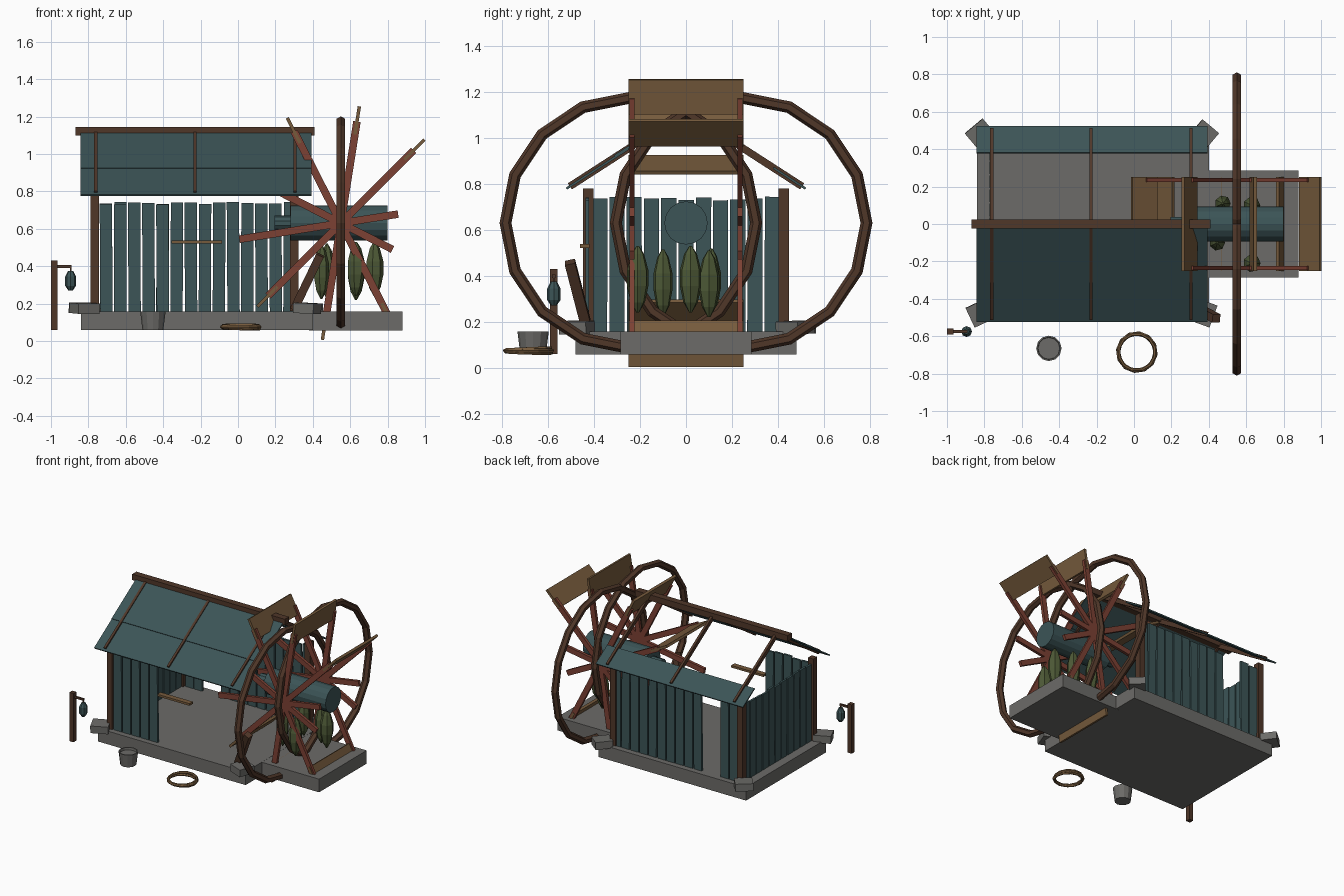
import bpy, bmesh, math, random
from mathutils import Vector, Matrix

random.seed(4)
cube = bpy.data.objects.get("Cube")
if cube:
    bpy.data.objects.remove(cube, do_unlink=True)


def material(name, color):
    m = bpy.data.materials.new(name)
    m.use_nodes = True
    m.diffuse_color = (*color, 1)
    m.node_tree.nodes["Principled BSDF"].inputs["Base Color"].default_value = (*color, 1)
    return m


TEAL = material("teal_wood", (0.045, 0.09, 0.095))
STONE = material("grey_stone", (0.15, 0.147, 0.138))
TAN = material("tan_wood", (0.18, 0.103, 0.045))
RED = material("red_wood", (0.2, 0.052, 0.033))
BROWN = material("dark_brown_wood", (0.08, 0.038, 0.022))
GREEN = material("green_cocoon", (0.075, 0.1, 0.037))


def finish(name, bm, mat):
    mesh = bpy.data.meshes.new(name)
    bm.to_mesh(mesh)
    bm.free()
    mesh.materials.append(mat)
    ob = bpy.data.objects.new(name, mesh)
    bpy.context.collection.objects.link(ob)
    return ob


def box(name, center, size, mat, rot=None):
    bm = bmesh.new()
    turn = rot if rot else Matrix.Identity(4)
    bmesh.ops.create_cube(bm, size=1, matrix=Matrix.Translation(center) @ turn @ Matrix.Diagonal((*size, 1)))
    return finish(name, bm, mat)


def beam(name, a, b, wide, deep, mat, hint=(0, 1, 0)):
    """Box from a to b; deep is measured along the hint direction."""
    a, b = Vector(a), Vector(b)
    z = (b - a).normalized()
    x = Vector(hint).cross(z).normalized()
    y = z.cross(x)
    rot = Matrix((x, y, z)).transposed().to_4x4()
    return box(name, (a + b) / 2, (wide, deep, (b - a).length), mat, rot)


def lathe(name, profile, sides, mat, loc, along_x=False):
    """Solid of revolution from (radius, height) pairs."""
    bm = bmesh.new()
    rings = []
    for r, h in profile:
        angles = [math.tau * i / sides for i in range(sides)]
        rings.append([bm.verts.new((r * math.cos(t), r * math.sin(t), h)) for t in angles])
    for lo, hi in zip(rings, rings[1:]):
        for i in range(sides):
            j = (i + 1) % sides
            bm.faces.new((lo[i], lo[j], hi[j], hi[i]))
    bm.faces.new(rings[0][::-1])
    bm.faces.new(rings[-1])
    turn = Matrix.Rotation(math.pi / 2, 4, 'Y') if along_x else Matrix.Identity(4)
    bm.transform(Matrix.Translation(loc) @ turn)
    return finish(name, bm, mat)


def ring(name, loc, radius, tube, sides, tube_sides, mat, rot):
    bpy.ops.mesh.primitive_torus_add(major_radius=radius, minor_radius=tube, major_segments=sides,
                                     minor_segments=tube_sides, location=loc, rotation=rot)
    ob = bpy.context.object
    ob.name = name
    ob.data.materials.append(mat)
    return ob


# Foundations and corner stones
box("house_foundation", (-0.22, 0, 0.108), (1.24, 0.96, 0.1), STONE)
box("wheel_foundation", (0.63, 0, 0.107), (0.5, 0.57, 0.1), STONE)
for i, (x, y, deg) in enumerate([(-0.82, -0.475, 25), (-0.82, 0.48, 40), (0.37, -0.475, 70), (0.37, 0.475, 50)]):
    box(f"corner_stone_{i}", (x, y, 0.175), (0.125, 0.115, 0.055), STONE,
        Matrix.Rotation(math.radians(deg), 4, 'Z') @ Matrix.Rotation(0.04, 4, 'X'))

# Corner posts, one of them broken and leaning
for name, x, y in [("front_left", -0.765, -0.425), ("back_left", -0.765, 0.425), ("back_right", 0.3, 0.425)]:
    box(name + "_post", (x, y, 0.47), (0.045, 0.045, 0.62), BROWN)
beam("broken_post", (0.3, -0.43, 0.17), (0.44, -0.505, 0.46), 0.045, 0.045, BROWN)


# Plank walls with missing boards
def plank(name, x, y, along_x):
    top = 0.74 + random.uniform(-0.012, 0.004)
    size = (0.066, 0.016) if along_x else (0.016, 0.066)
    box(name, (x, y, (0.158 + top) / 2), (*size, top - 0.158), TEAL,
        Matrix.Rotation(random.uniform(-0.008, 0.008), 4, 'Y' if along_x else 'X'))


for i in range(14):
    x = -0.705 + i * 0.0755
    if x < -0.36:
        plank(f"front_plank_{i}", x, -0.43, True)
    if not -0.6 < x < -0.45:
        plank(f"back_plank_{i}", x, 0.43, True)
for i in range(11):
    plank(f"left_plank_{i}", -0.765, -0.375 + i * 0.075, False)
box("door_bar", (-0.22, -0.44, 0.53), (0.27, 0.04, 0.016), TAN)


# Roof sheets, rafters and ridge beam
def slope(y, lift=0.0):
    return 1.115 - 0.645 * abs(y) + lift


def roof_sheet(name, y0, y1, lift):
    beam(name, (-0.225, y0, slope(y0, lift)), (-0.225, y1, slope(y1, lift)), 0.01, 1.235, TEAL, (1, 0, 0))


roof_sheet("front_roof_upper", -0.01, -0.31, 0.006)
roof_sheet("front_roof_lower", -0.25, -0.52, 0)
roof_sheet("back_roof_lower", 0.38, 0.52, 0)
for x in (-0.76, -0.23, 0.305):
    for side in (-1, 1):
        beam("rafter", (x, 0, slope(0)), (x, side * 0.505, slope(0.505)), 0.032, 0.018, BROWN, (1, 0, 0))
box("ridge_beam", (-0.23, 0, 1.122), (1.28, 0.05, 0.045), BROWN)

# Axle and drum
HUB = Vector((0.55, 0, 0.63))
lathe("drum", [(0.094, 0.28), (0.094, 0.8)], 16, TEAL, (0, 0, HUB.z), True)
lathe("axle_stub", [(0.04, 0.195), (0.04, 0.29)], 10, TEAL, (0, 0, HUB.z), True)

# Rims turned across the axle, offset to either side
for side in (-1, 1):
    ring("wheel_rim", (HUB.x, side * 0.24, HUB.z), 0.545, 0.026, 16, 6, BROWN, (0, math.pi / 2, 0))

# Spokes and paddles
for k in range(10):
    deg = 9 + 36 * k
    ray = Vector((math.cos(math.radians(deg)), 0, math.sin(math.radians(deg))))
    reach = 0.31 if deg in (9, 333) else 0.55
    for side in (-1, 1):
        off = HUB + Vector((0, side * 0.235, 0))
        beam(f"spoke_{k}", off, off + ray * reach, 0.04, 0.022, RED)
    if deg not in (9, 189, 333):
        beam(f"paddle_{k}", HUB + ray * 0.48, HUB + ray * 0.632, 0.018, 0.5, TAN)

# Hanging cocoons
cocoon = [(0.006, -0.145), (0.034, -0.1), (0.05, -0.03), (0.05, 0.04), (0.03, 0.11), (0.006, 0.145)]
for x, y, z, s in [(0.445, -0.1, 0.37, 0.85), (0.475, 0.11, 0.375, 0.85), (0.63, -0.21, 0.385, 0.95),
                   (0.73, 0.02, 0.385, 0.95), (0.63, 0.1, 0.365, 0.92)]:
    lathe("cocoon", [(r * s, h) for r, h in cocoon], 7, GREEN, (x, y, z))

# Lamp on a post
box("lamp_post", (-0.983, -0.575, 0.245), (0.034, 0.034, 0.37), BROWN)
box("lamp_arm", (-0.93, -0.575, 0.398), (0.08, 0.014, 0.014), BROWN)
box("lamp_hook", (-0.895, -0.575, 0.385), (0.008, 0.008, 0.03), BROWN)
lathe("lamp", [(0.012, 0.27), (0.029, 0.295), (0.029, 0.345), (0.014, 0.375)], 8, TEAL, (-0.895, -0.575, 0))

# Bucket with a hollow top, and a coil of rope
lathe("bucket", [(0.056, 0.06), (0.068, 0.158), (0.06, 0.158), (0.058, 0.14)], 12, STONE, (-0.455, -0.665, 0))
for i in range(3):
    ring("rope_coil", (0.015, -0.685, 0.068 + 0.007 * i), 0.098 + 0.005 * (i % 2), 0.009, 12, 6, TAN,
         (0.03 * (i - 1), 0.03 * (1 - i), i * 0.4))
